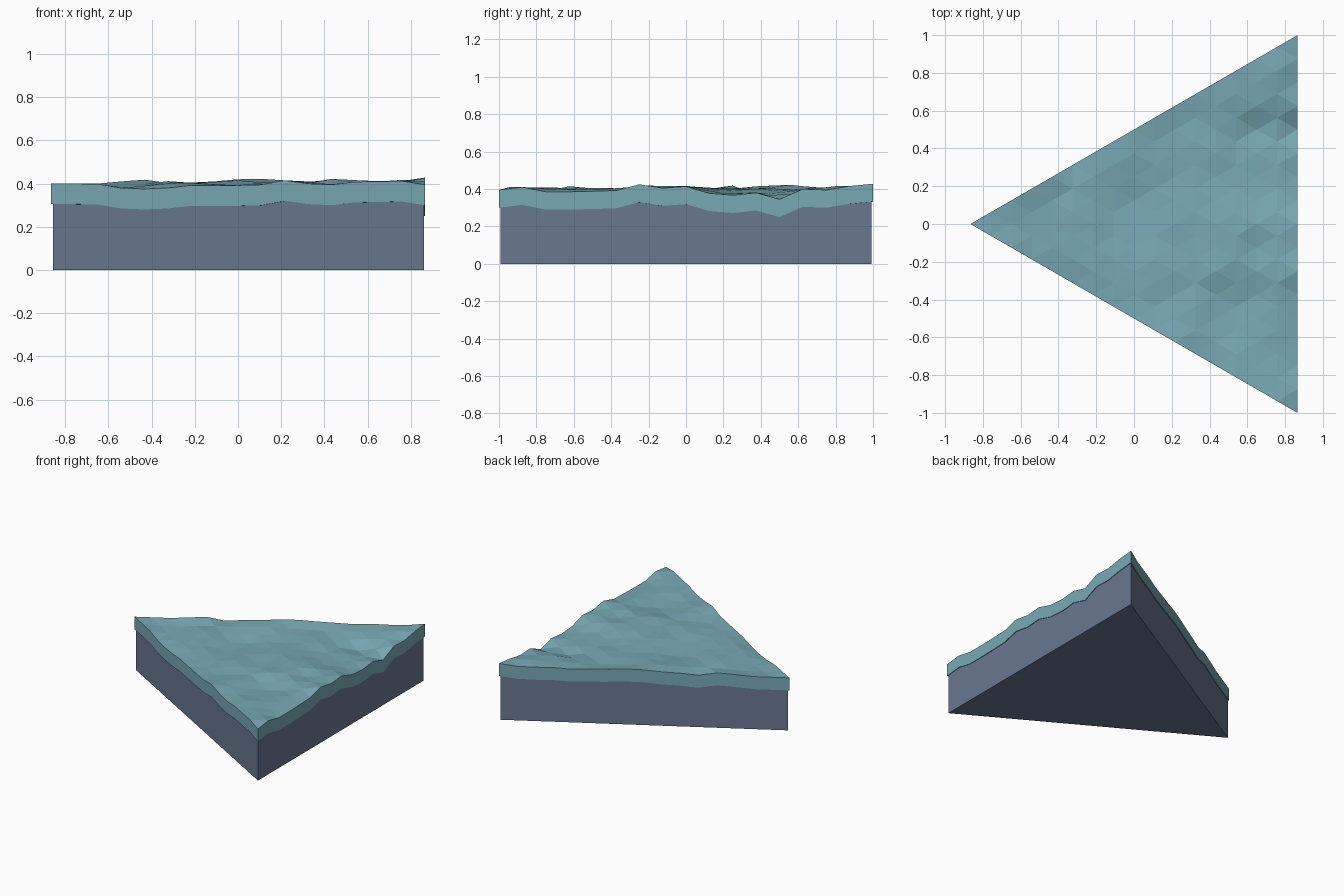
import bpy, bmesh, math
from mathutils import Vector, noise

if "Cube" in bpy.data.objects:
    bpy.data.objects.remove(bpy.data.objects["Cube"])

N = 16                      # segments along each side of the triangle
R3 = math.sqrt(3)
DEPTH = 0.095               # thickness of the water layer
CX = R3 / 2 - 1 / R3        # centroid of the triangle

# Surface heights along the three sides
RIGHT = [.395, .410, .385, .385, .388, .392, .425, .405, .414,
         .377, .367, .380, .345, .400, .395, .416, .428]
FRONT = [.400, .400, .398, .380, .375, .380, .392, .392, .392,
         .395, .415, .400, .395, .408, .410, .412, .395]
BACK = [.400, .400, .400, .410, .418, .395, .405, .410, .420,
        .422, .415, .410, .405, .412, .410, .412, .428]


def lerp(values, t):
    k = min(int(t), N - 1)
    return values[k] + (values[k + 1] - values[k]) * (t - k)


def height(i, j):
    """Wave height at row i, column j: sides blended inwards plus ripples."""
    if i == N:
        return RIGHT[j]
    if j == 0:
        return FRONT[i]
    if j == i:
        return BACK[i]
    dr, df, db = N - i, j, i - j
    w = [1 / dr, 1 / df, 1 / db]
    h = [lerp(RIGHT, j + dr / 2), lerp(FRONT, i - j / 2), lerp(BACK, i - db / 2)]
    blend = sum(a * b for a, b in zip(w, h)) / sum(w)
    ripple = noise.noise(Vector((i * 0.43 + 3.1, (j - i / 2) * 0.47 + 7.7, 1.3)))
    return blend + 0.022 * ripple


def tile(name, color, scale, top, bottom):
    """Triangular prism with a triangulated grid on its top and bottom."""
    bm = bmesh.new()
    layers = []
    for fn in (bottom, top):
        layers.append([[bm.verts.new((CX + (-R3 / 2 + i * R3 / N - CX) * scale,
                                      (2 * j - i) / N * scale, fn(i, j)))
                        for j in range(i + 1)] for i in range(N + 1)])
    for g in layers:
        for i in range(N):
            for j in range(i + 1):
                bm.faces.new((g[i][j], g[i + 1][j], g[i + 1][j + 1]))
                if j < i:
                    bm.faces.new((g[i][j], g[i + 1][j + 1], g[i][j + 1]))
    rings = [[g[i][0] for i in range(N)] + g[N][:N] + [g[i][i] for i in range(N, 0, -1)]
             for g in layers]
    lo, hi = rings
    for k in range(len(lo)):
        m = (k + 1) % len(lo)
        bm.faces.new((lo[k], lo[m], hi[m], hi[k]))
    bmesh.ops.recalc_face_normals(bm, faces=bm.faces)
    mesh = bpy.data.meshes.new(name)
    bm.to_mesh(mesh)
    bm.free()
    mat = bpy.data.materials.new(name)
    mat.diffuse_color = (*color, 1)
    mat.use_nodes = True
    mat.node_tree.nodes["Principled BSDF"].inputs["Base Color"].default_value = mat.diffuse_color
    mesh.materials.append(mat)
    bpy.context.collection.objects.link(bpy.data.objects.new(name, mesh))


# Water layer with rippled surface
tile("water", (0.19, 0.40, 0.46), 1, height, lambda i, j: height(i, j) - DEPTH)
# Slightly inset ground below it
tile("ground", (0.14, 0.19, 0.28), 0.991,
     lambda i, j: height(i, j) - DEPTH + 0.002, lambda i, j: 0)
